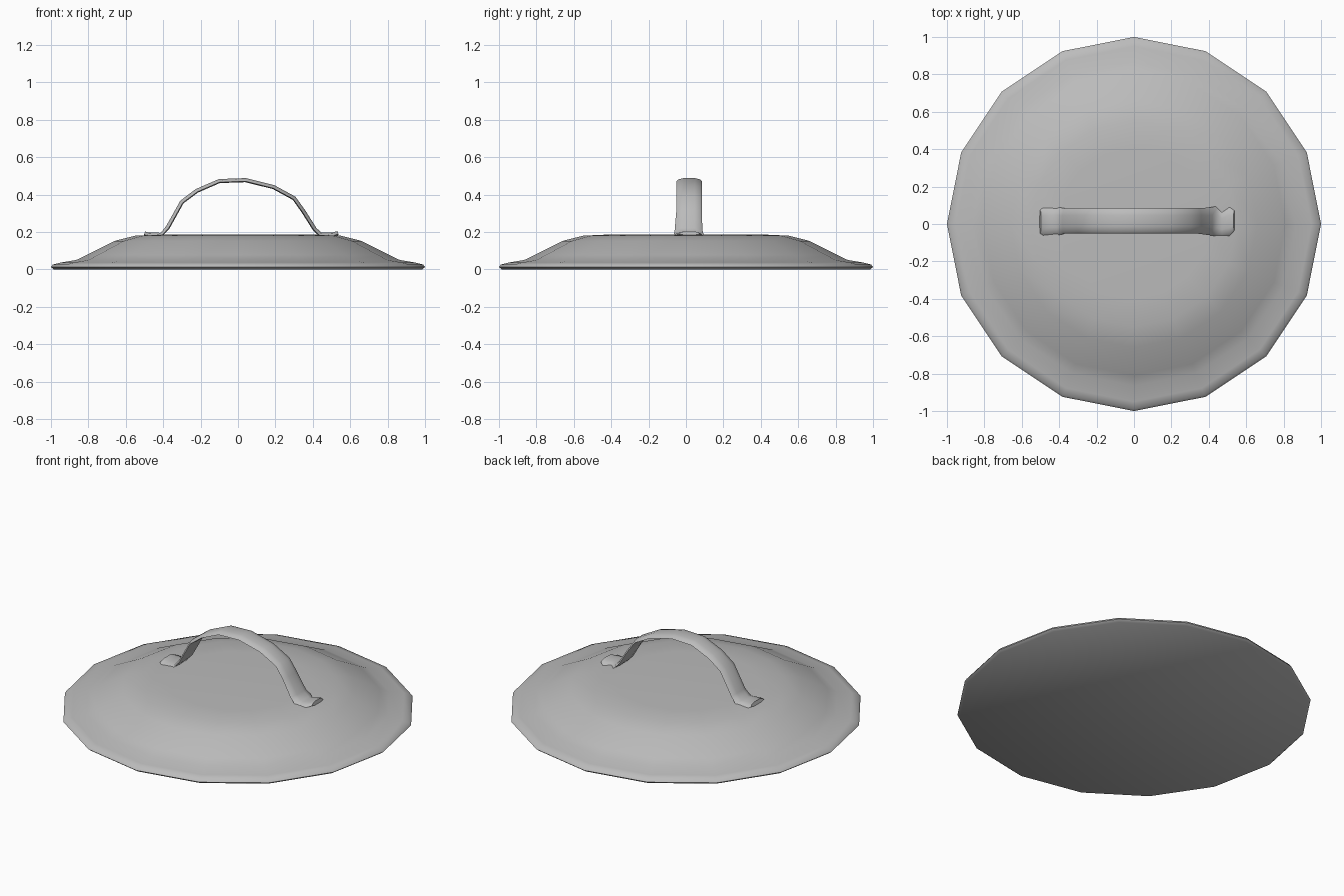
import bpy, bmesh, math
from mathutils import Vector

cube = bpy.data.objects.get("Cube")
if cube:
    bpy.data.objects.remove(cube, do_unlink=True)

grey = bpy.data.materials.new("brushed grey metal")
grey.use_nodes = True
colour = (0.5, 0.5, 0.5, 1)
grey.diffuse_color = colour
grey.node_tree.nodes["Principled BSDF"].inputs["Base Color"].default_value = colour


def skin_rings(name, rings, angle):
    """Join equal closed rings of points into a capped, smooth-shaded solid."""
    bm = bmesh.new()
    loops = [[bm.verts.new(p) for p in ring] for ring in rings]
    for a, b in zip(loops, loops[1:]):
        for i in range(len(a)):
            j = (i + 1) % len(a)
            bm.faces.new((a[i], a[j], b[j], b[i]))
    bm.faces.new(loops[0][::-1])
    bm.faces.new(loops[-1])
    bmesh.ops.recalc_face_normals(bm, faces=bm.faces)
    mesh = bpy.data.meshes.new(name)
    bm.to_mesh(mesh)
    bm.free()
    mesh.materials.append(grey)
    obj = bpy.data.objects.new(name, mesh)
    bpy.context.collection.objects.link(obj)
    bpy.ops.object.select_all(action='DESELECT')
    obj.select_set(True)
    bpy.context.view_layer.objects.active = obj
    bpy.ops.object.shade_smooth_by_angle(angle=math.radians(angle))
    return obj


# Sixteen-sided lid: flat underside, thin rim, sloped dome, flat crown
SIDES = 16
profile = [(0.985, 0), (1, 0.012), (0.99, 0.026), (0.95, 0.036), (0.865, 0.05),
           (0.81, 0.077), (0.66, 0.152), (0.55, 0.18), (0.4, 0.187)]
turns = [math.tau * i / SIDES for i in range(SIDES)]
skin_rings("lid", [[(r * math.cos(t), r * math.sin(t), z) for t in turns]
                   for r, z in profile], 50)

# Arched strap handle with flared feet: x, z, front edge, back edge
stations = [(-0.5, 0.193, -0.05, 0.075), (-0.485, 0.187, -0.062, 0.088),
            (-0.41, 0.185, -0.06, 0.09), (-0.375, 0.225, -0.052, 0.084),
            (-0.3, 0.36, -0.05, 0.085), (-0.22, 0.42, -0.05, 0.085),
            (-0.1, 0.472, -0.05, 0.085), (0.04, 0.477, -0.05, 0.085),
            (0.19, 0.44, -0.05, 0.085), (0.3, 0.38, -0.05, 0.085),
            (0.35, 0.31, -0.052, 0.085), (0.41, 0.215, -0.06, 0.088),
            (0.44, 0.187, -0.065, 0.095), (0.47, 0.185, -0.065, 0.065),
            (0.51, 0.187, -0.064, 0.09), (0.535, 0.194, -0.035, 0.072)]
# Strap section: fraction across the width, offset along the outward normal
section = [(0, -0.006), (0.07, 0.004), (0.28, 0.011), (0.72, 0.011),
           (0.93, 0.004), (1, -0.006), (0.75, -0.011), (0.25, -0.011)]
rings = []
for i, (x, z, y0, y1) in enumerate(stations):
    a = stations[max(i - 1, 0)]
    b = stations[min(i + 1, len(stations) - 1)]
    normal = Vector((a[1] - b[1], 0, b[0] - a[0])).normalized()
    rings.append([Vector((x, y0 + f * (y1 - y0), z)) + normal * h for f, h in section])
skin_rings("handle", rings, 50)
